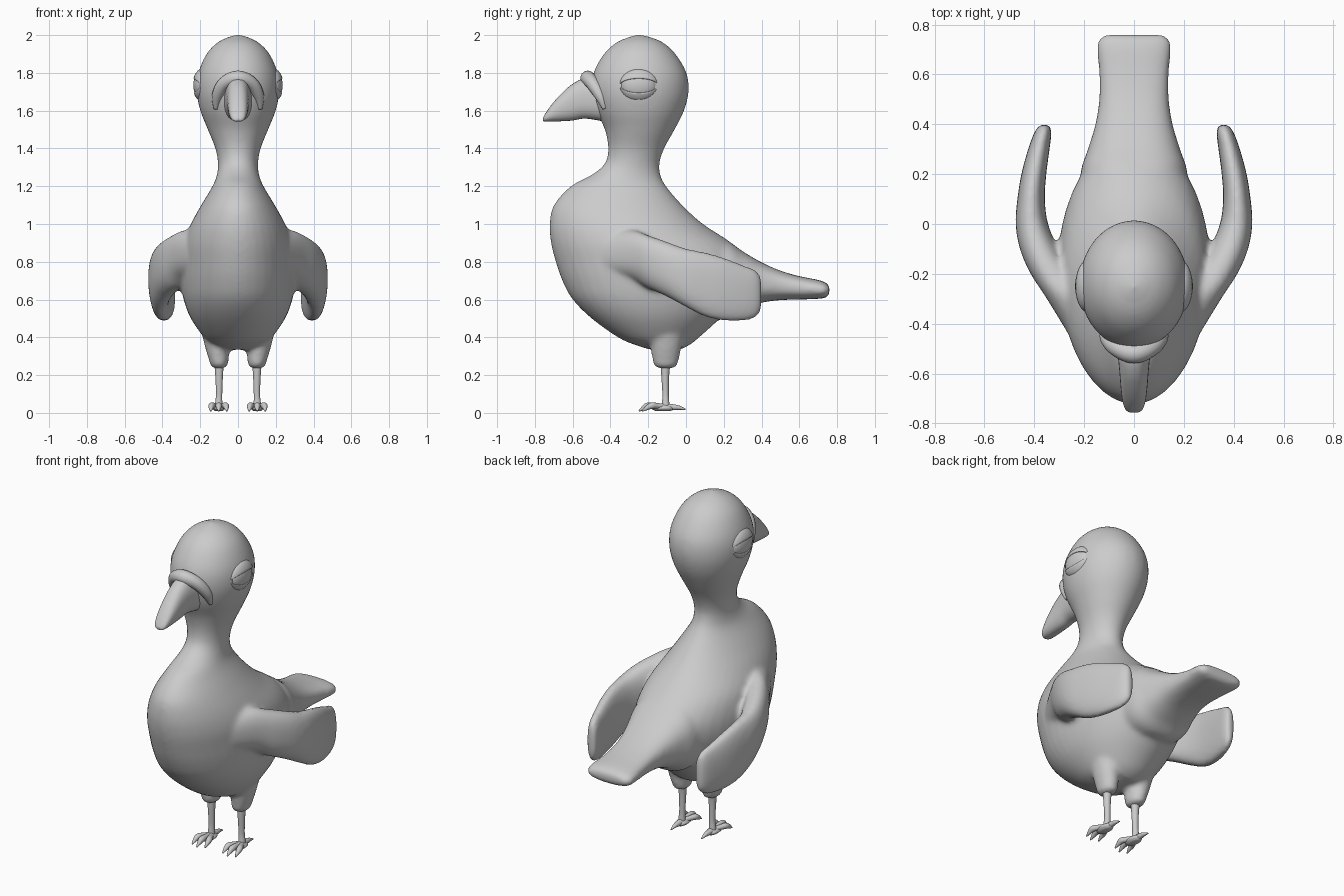
import bpy, bmesh, math
from mathutils import Vector

if "Cube" in bpy.data.objects:
    bpy.data.objects.remove(bpy.data.objects["Cube"])

grey = bpy.data.materials.new("plain grey")
grey.use_nodes = True
grey.diffuse_color = (0.6, 0.6, 0.6, 1)
grey.node_tree.nodes["Principled BSDF"].inputs["Base Color"].default_value = (0.6, 0.6, 0.6, 1)


def finish(bm, name):
    bmesh.ops.recalc_face_normals(bm, faces=bm.faces)
    for f in bm.faces:
        f.smooth = True
    me = bpy.data.meshes.new(name)
    bm.to_mesh(me)
    bm.free()
    ob = bpy.data.objects.new(name, me)
    bpy.context.collection.objects.link(ob)
    me.materials.append(grey)
    return ob


def spline(rows, steps):
    """Smooth interpolation through rows of numbers."""
    out = []
    for i in range(len(rows) - 1):
        a, b, c, d = (rows[max(0, min(len(rows) - 1, i + k))] for k in (-1, 0, 1, 2))
        for s in range(steps):
            t = s / steps
            out.append([q + t / 2 * (r - p + t * (2 * p - 5 * q + 4 * r - u + t * (3 * (q - r) + u - p)))
                        for p, q, r, u in zip(a, b, c, d)])
    return out + [list(rows[-1])]


def loft(name, rows, axis="z", power=1.0, sides=40, steps=4):
    """Rows: position along axis, centre x, other centre, half x, other half."""
    bm = bmesh.new()
    rings = []
    for t, cx, co, hx, ho in spline(rows, steps):
        ring = []
        for k in range(sides):
            c, s = math.cos(k * math.tau / sides), math.sin(k * math.tau / sides)
            x = cx + hx * math.copysign(abs(c) ** power, c)
            o = co + ho * math.copysign(abs(s) ** power, s)
            ring.append(bm.verts.new((x, o, t) if axis == "z" else (x, t, o)))
        rings.append(ring)
    for a, b in zip(rings, rings[1:]):
        for k in range(sides):
            j = (k + 1) % sides
            bm.faces.new((a[k], a[j], b[j], b[k]))
    bm.faces.new(rings[0])
    bm.faces.new(rings[-1])
    return finish(bm, name)


def tube(name, points):
    """Tapered round tube through (x, y, z, radius) points."""
    bm = bmesh.new()
    path = spline(points, 6)
    rings = []
    for i, p in enumerate(path):
        d = Vector(path[min(i + 1, len(path) - 1)][:3]) - Vector(path[max(i - 1, 0)][:3])
        ref = Vector((1, 0, 0)) if abs(d.normalized().x) < 0.7 else Vector((0, 0, 1))
        if name == "beak_band":
            ref = Vector((0, 1, 0))
        u = d.cross(ref).normalized()
        v = d.cross(u).normalized()
        rings.append([bm.verts.new(Vector(p[:3]) + p[3] * (u * math.cos(k * math.tau / 14)
                      + v * math.sin(k * math.tau / 14))) for k in range(14)])
    for a, b in zip(rings, rings[1:]):
        for k in range(14):
            j = (k + 1) % 14
            bm.faces.new((a[k], a[j], b[j], b[k]))
    bm.faces.new(rings[0])
    bm.faces.new(rings[-1])
    return finish(bm, name)


# Head, neck and torso: height, front, back, half width
profile = [
    (0.335, -0.19, -0.03, 0.08), (0.36, -0.27, 0.02, 0.13), (0.4, -0.36, 0.07, 0.18),
    (0.5, -0.5, 0.18, 0.25), (0.6, -0.6, 0.27, 0.288), (0.7, -0.655, 0.33, 0.303),
    (0.8, -0.69, 0.33, 0.303), (0.9, -0.715, 0.24, 0.29), (1.0, -0.722, 0.09, 0.25),
    (1.1, -0.7, -0.02, 0.195), (1.2, -0.61, -0.105, 0.135), (1.26, -0.5, -0.135, 0.112),
    (1.32, -0.43, -0.14, 0.106), (1.4, -0.412, -0.115, 0.12), (1.5, -0.43, -0.06, 0.16),
    (1.6, -0.475, -0.01, 0.2), (1.7, -0.5, 0.014, 0.219), (1.8, -0.49, 0.003, 0.21),
    (1.9, -0.435, -0.055, 0.167), (1.96, -0.37, -0.12, 0.11), (1.99, -0.3, -0.19, 0.05),
    (2.002, -0.26, -0.24, 0.008)]
body = loft("body", [(z, 0, (f + b) / 2, w, (b - f) / 2) for z, f, b, w in profile])

# Flat flared tail
tail = loft("tail", [
    (0.0, 0, 0.72, 0.22, 0.2), (0.2, 0, 0.705, 0.215, 0.21), (0.3, 0, 0.7, 0.185, 0.155),
    (0.4, 0, 0.69, 0.155, 0.107), (0.5, 0, 0.675, 0.14, 0.078), (0.6, 0, 0.662, 0.14, 0.062),
    (0.7, 0, 0.654, 0.148, 0.05), (0.74, 0, 0.65, 0.143, 0.04), (0.76, 0, 0.65, 0.12, 0.02)],
    axis="y", power=0.8)
parts = [body, tail]

for s in (1, -1):
    # Wing, blending out of the shoulder
    parts.append(loft("wing", [
        (-0.48, s * 0.17, 0.84, 0.07, 0.1), (-0.3, s * 0.25, 0.84, 0.1, 0.13),
        (-0.2, s * 0.325, 0.8, 0.09, 0.14), (-0.1, s * 0.38, 0.76, 0.078, 0.145),
        (0.0, s * 0.41, 0.715, 0.065, 0.155), (0.1, s * 0.413, 0.68, 0.055, 0.17),
        (0.2, s * 0.402, 0.655, 0.05, 0.167), (0.3, s * 0.382, 0.635, 0.043, 0.148),
        (0.37, s * 0.365, 0.63, 0.034, 0.125), (0.4, s * 0.358, 0.63, 0.018, 0.08)],
        axis="y", power=0.85))
    # Feathered thigh
    parts.append(loft("thigh", [
        (0.46, s * 0.115, -0.1, 0.085, 0.1), (0.35, s * 0.11, -0.105, 0.065, 0.082),
        (0.28, s * 0.102, -0.108, 0.052, 0.07), (0.25, s * 0.1, -0.108, 0.045, 0.06),
        (0.235, s * 0.1, -0.108, 0.028, 0.04)]))

# Fuse the soft parts into one smooth skin
bpy.ops.object.select_all(action="DESELECT")
for ob in parts:
    ob.select_set(True)
bpy.context.view_layer.objects.active = body
bpy.ops.object.join()
remesh = body.modifiers.new("fuse", "REMESH")
remesh.mode = "VOXEL"
remesh.voxel_size = 0.013
remesh.use_smooth_shade = True
soften = body.modifiers.new("soften", "SMOOTH")
soften.factor = 0.5
soften.iterations = 9

# Hooked beak
loft("beak", [
    (-0.42, 0, 1.65, 0.08, 0.11), (-0.53, 0, 1.665, 0.065, 0.107), (-0.6, 0, 1.645, 0.058, 0.097),
    (-0.66, 0, 1.617, 0.053, 0.073), (-0.71, 0, 1.588, 0.046, 0.046),
    (-0.745, 0, 1.563, 0.034, 0.021), (-0.757, 0, 1.553, 0.015, 0.008)],
    axis="y", power=0.85, sides=28)

# Raised band arching over the beak
tube("beak_band", [
    (-0.118, -0.43, 1.61, 0.012), (-0.108, -0.455, 1.68, 0.03), (-0.07, -0.495, 1.745, 0.036),
    (0, -0.52, 1.772, 0.04), (0.07, -0.495, 1.745, 0.036), (0.108, -0.455, 1.68, 0.03),
    (0.118, -0.43, 1.61, 0.012)])


def eye_shell(name, side, start, end, scale):
    """Part of an almond ellipsoid, swept from corner to corner."""
    bm = bmesh.new()
    grid = []
    for i in range(17):
        a = math.radians(start + (end - start) * i / 16)
        grid.append([bm.verts.new((
            side * (0.187 + 0.053 * scale * math.sin(b) * math.cos(a)),
            -0.25 - 0.103 * scale * math.cos(b),
            1.735 + 0.088 * scale * math.sin(b) * math.sin(a)))
            for b in (math.pi * (0.02 + 0.96 * k / 24) for k in range(25))])
    for a, b in zip(grid, grid[1:]):
        for k in range(24):
            bm.faces.new((a[k], a[k + 1], b[k + 1], b[k]))
    ob = finish(bm, name)
    thick = ob.modifiers.new("thickness", "SOLIDIFY")
    thick.thickness = 0.006
    thick.offset = -1


for s, label in ((1, "left"), (-1, "right")):
    # Eye with heavy lids
    eye_shell(label + "_eyeball", s, -120, 120, 0.93)
    eye_shell(label + "_upper_lid", s, 24, 130, 1.0)
    eye_shell(label + "_lower_lid", s, -130, -28, 1.0)

    # Shin, ankle, toes with claws
    tube(label + "_shin", [
        (s * 0.1, -0.108, 0.27, 0.027), (s * 0.1, -0.11, 0.2, 0.021),
        (s * 0.1, -0.108, 0.1, 0.017), (s * 0.102, -0.108, 0.05, 0.02), (s * 0.102, -0.11, 0.022, 0.024)])
    for n, dx in enumerate((-0.037, 0.0, 0.037)):
        reach = -0.25 if dx == 0 else -0.232
        tube(f"{label}_toe_{n + 1}", [
            (s * 0.102, -0.1, 0.032, 0.014), (s * 0.102 + dx * 0.6, -0.15, 0.037, 0.015),
            (s * 0.102 + dx, reach + 0.05, 0.038, 0.017), (s * 0.102 + dx * 1.1, reach + 0.025, 0.026, 0.012),
            (s * 0.102 + dx * 1.15, reach, 0.009, 0.003)])
    tube(label + "_back_toe", [
        (s * 0.102, -0.12, 0.03, 0.02), (s * 0.102, -0.07, 0.03, 0.016),
        (s * 0.102, -0.035, 0.027, 0.011), (s * 0.102, -0.002, 0.018, 0.003)])
    # Flat sole
    loft(label + "_sole", [
        (0.01, s * 0.102, -0.12, 0.02, 0.04), (0.025, s * 0.102, -0.125, 0.034, 0.06),
        (0.045, s * 0.102, -0.12, 0.018, 0.03)], sides=20)
